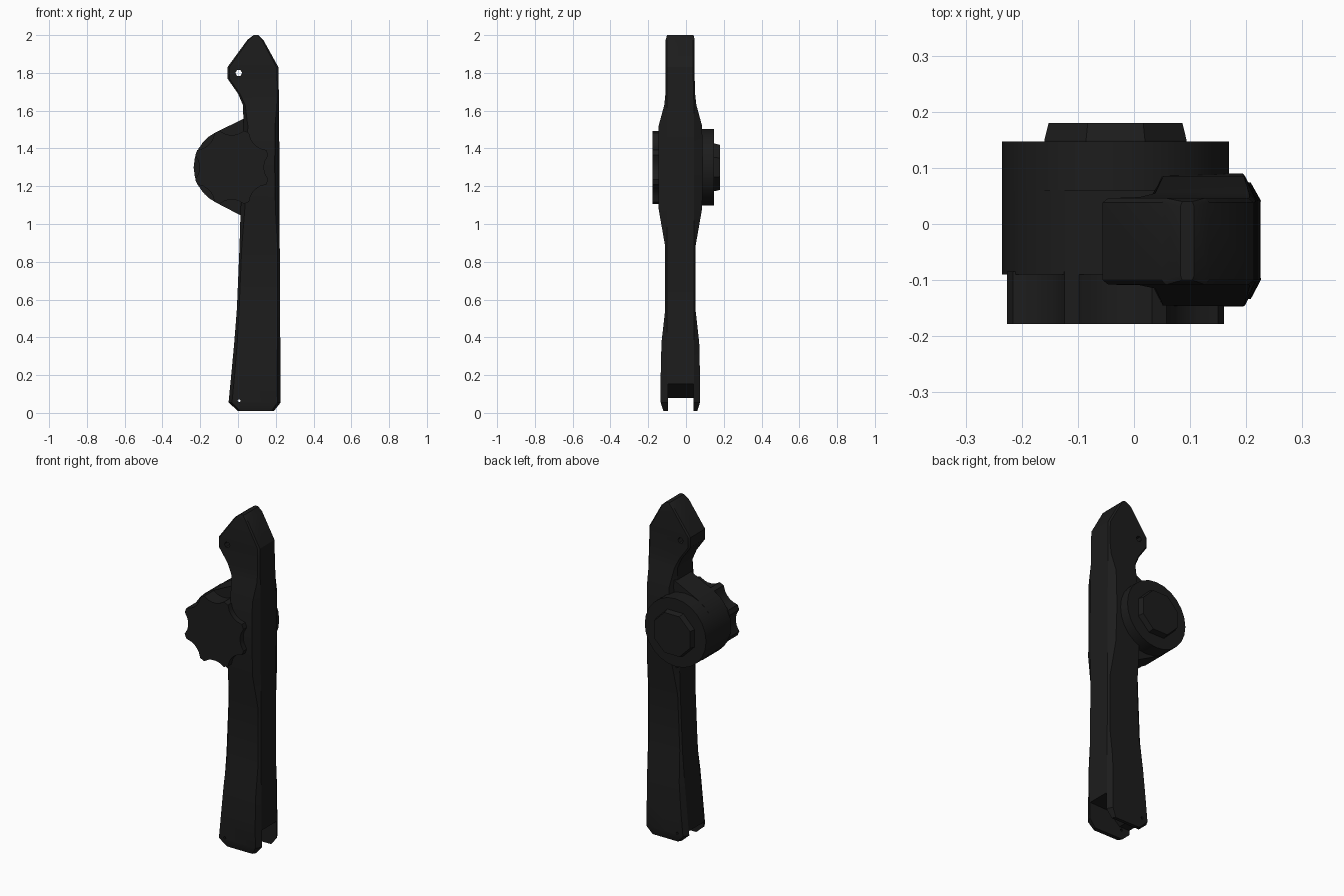
import bpy, bmesh, math

if "Cube" in bpy.data.objects:
    bpy.data.objects.remove(bpy.data.objects["Cube"])

HX, HZ = -0.033, 1.30  # hub axis position

mat = bpy.data.materials.new("black_plastic")
mat.diffuse_color = (0.012, 0.012, 0.012, 1)
mat.use_nodes = True
mat.node_tree.nodes["Principled BSDF"].inputs["Base Color"].default_value = mat.diffuse_color


def loft(name, rings):
    """Skin a list of equal-length closed rings and cap both ends."""
    bm = bmesh.new()
    vs = [[bm.verts.new(p) for p in r] for r in rings]
    n = len(rings[0])
    for a, b in zip(vs, vs[1:]):
        for i in range(n):
            j = (i + 1) % n
            bm.faces.new((a[i], a[j], b[j], b[i]))
    bm.faces.new(vs[0])
    bm.faces.new(vs[-1])
    bmesh.ops.recalc_face_normals(bm, faces=bm.faces)
    me = bpy.data.meshes.new(name)
    bm.to_mesh(me)
    bm.free()
    ob = bpy.data.objects.new(name, me)
    bpy.context.collection.objects.link(ob)
    me.materials.append(mat)
    return ob


def extrude_y(name, outline, y0, y1):
    return loft(name, [[(x, y, z) for x, z in outline] for y in (y0, y1)])


def circle(cx, cz, r, n, phase=0.0):
    return [(cx + r * math.cos(phase + math.tau * i / n),
             cz + r * math.sin(phase + math.tau * i / n)) for i in range(n)]


def smooth(ob, deg=30):
    bpy.ops.object.select_all(action='DESELECT')
    ob.select_set(True)
    bpy.context.view_layer.objects.active = ob
    bpy.ops.object.shade_smooth_by_angle(angle=math.radians(deg))


def cut(ob, cutter):
    cutter.hide_render = True
    cutter.hide_viewport = True
    m = ob.modifiers.new("cut", 'BOOLEAN')
    m.operation = 'DIFFERENCE'
    m.solver = 'EXACT'
    m.object = cutter
    bpy.context.view_layer.objects.active = ob
    bpy.ops.object.modifier_apply(modifier=m.name)
    bpy.data.objects.remove(cutter)


# Body: z, left x, right x, front y, back y, x inset of the chamfer
sections = [
    (0.010, 0.000, 0.190, -0.120, 0.060, 0.012),
    (0.055, -0.050, 0.226, -0.134, 0.074, 0.018),
    (0.200, -0.036, 0.225, -0.134, 0.074, 0.018),
    (0.370, -0.020, 0.224, -0.130, 0.070, 0.016),
    (0.550, -0.006, 0.222, -0.110, 0.050, 0.012),
    (0.880, 0.008, 0.221, -0.110, 0.050, 0.012),
    (1.080, 0.014, 0.220, -0.145, 0.085, 0.022),
    (1.300, 0.022, 0.219, -0.147, 0.090, 0.025),
    (1.520, 0.030, 0.218, -0.145, 0.085, 0.022),
    (1.630, 0.026, 0.217, -0.115, 0.055, 0.012),
    (1.690, 0.000, 0.216, -0.109, 0.048, 0.010),
    (1.770, -0.056, 0.215, -0.108, 0.046, 0.010),
    (1.830, -0.056, 0.214, -0.108, 0.046, 0.010),
    (1.975, 0.050, 0.134, -0.108, 0.046, 0.008),
    (2.000, 0.083, 0.107, -0.100, 0.040, 0.003),
]
rings = []
for z, l, r, f, b, c in sections:
    sf, sb = max(-0.100, f + 0.008), min(0.042, b - 0.008)
    rings.append([(l + c, f, z), (r - c, f, z), (r, sf, z), (r, sb, z),
                  (r - c, b, z), (l + c, b, z), (l, sb, z), (l, sf, z)])
body = loft("lever_body", rings)

# Slot in the foot and the two pin holes
cut(body, extrude_y("slot_cutter", [(-0.2, -0.1), (0.4, -0.1), (0.4, 0.16),
                                    (0.10, 0.15), (0.02, 0.08), (-0.2, 0.08)],
                    -0.096, 0.040))
cut(body, extrude_y("head_hole_cutter", circle(0.004, 1.80, 0.018, 6), -0.3, 0.3))
cut(body, extrude_y("foot_hole_cutter", circle(0.006, 0.065, 0.008, 6), -0.3, 0.3))
smooth(body, 25)

# Web blending the hub into the body
arc = [(HX + 0.2 * math.cos(math.radians(a)), HZ + 0.205 * math.sin(math.radians(a)))
       for a in range(115, 246, 13)]
smooth(extrude_y("hub_web", [(0.10, 1.59), (0.03, 1.557)] + arc +
                 [(0.015, 1.045), (0.10, 1.01)], -0.090, 0.060))

# Hub barrel
smooth(extrude_y("hub_barrel", circle(HX, HZ, 0.202, 24), -0.090, 0.147))

# Octagonal cap at the back
loft("back_cap", [[(x, y, z) for x, z in circle(HX, HZ, r, 8, math.pi / 8)]
                  for y, r in ((0.13, 0.137), (0.150, 0.137), (0.18, 0.129))])

# Eight-lobed knob with scalloped sides
star = []
for k in range(8):
    for da, r in ((-4, 0.204), (4, 0.204), (11, 0.181), (18, 0.172), (27, 0.172), (34, 0.181)):
        a = math.radians(22.5 + 45 * k + da)
        star.append((HX + r * math.cos(a), HZ + r * math.sin(a)))
smooth(extrude_y("scalloped_knob", star, -0.178, -0.085))
